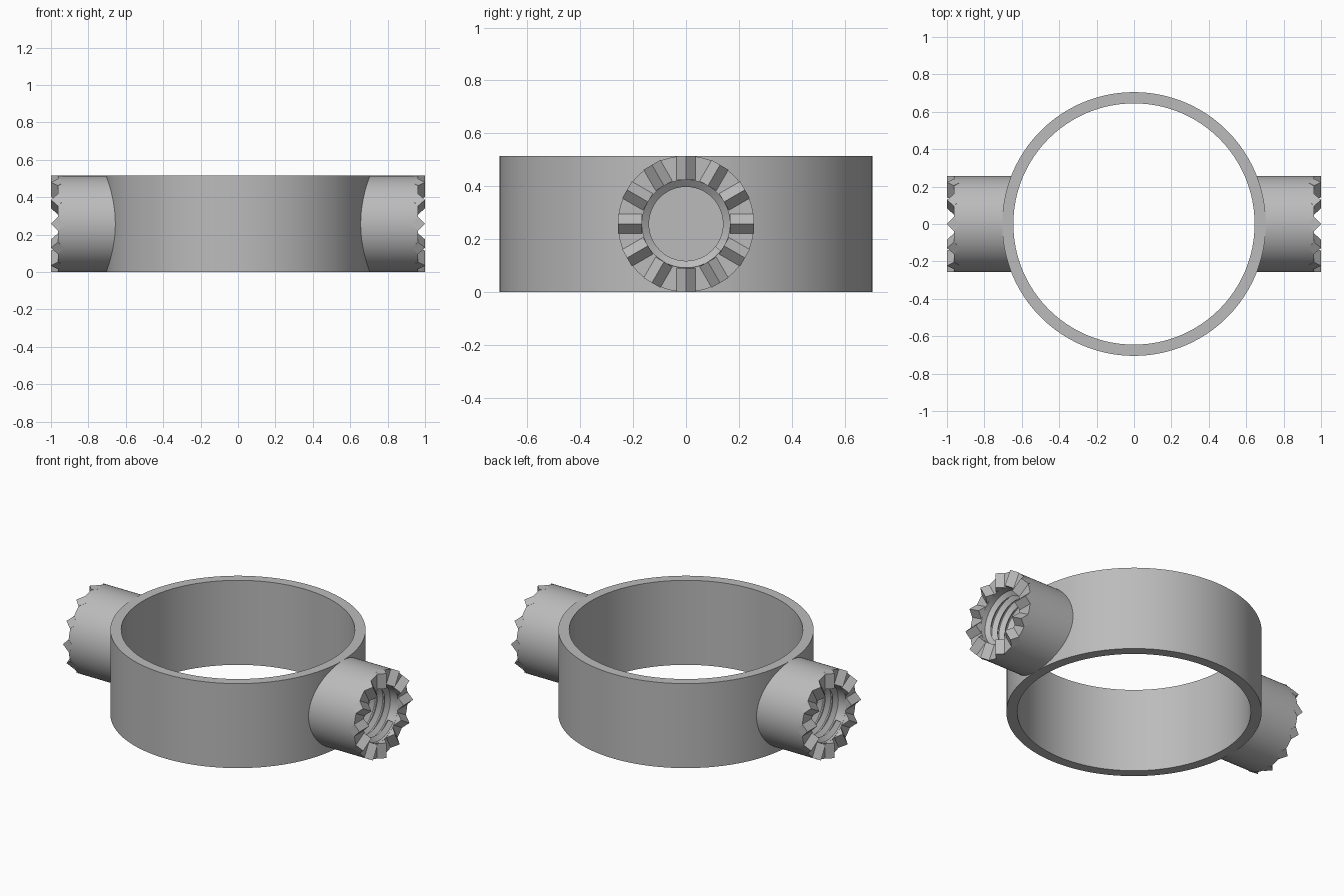
import bpy, bmesh, math
from math import pi, sin, cos, radians
from mathutils import Matrix, Vector

if "Cube" in bpy.data.objects:
    bpy.data.objects.remove(bpy.data.objects["Cube"], do_unlink=True)

RING_OUT, RING_IN, HEIGHT = 0.705, 0.645, 0.515
R = HEIGHT / 2          # boss radius and axis height
BORE, CREST = 0.166, 0.14
FACE = 0.9635           # flat end of the boss
TOOTH = 1 - FACE        # half diagonal of a tooth bar

grey = bpy.data.materials.new("plain grey")
grey.use_nodes = True
colour = (0.5, 0.5, 0.5, 1)
grey.diffuse_color = colour
grey.node_tree.nodes["Principled BSDF"].inputs["Base Color"].default_value = colour


def finish(bm, name, smooth=True):
    bmesh.ops.remove_doubles(bm, verts=bm.verts, dist=1e-5)
    bmesh.ops.recalc_face_normals(bm, faces=bm.faces)
    mesh = bpy.data.meshes.new(name)
    bm.to_mesh(mesh)
    bm.free()
    mesh.materials.append(grey)
    obj = bpy.data.objects.new(name, mesh)
    bpy.context.collection.objects.link(obj)
    if smooth:
        bpy.ops.object.select_all(action="DESELECT")
        obj.select_set(True)
        bpy.context.view_layer.objects.active = obj
        bpy.ops.object.shade_smooth_by_angle(angle=radians(30))
    return obj


def lathe(name, profile, axis, steps, closed=False):
    """Spin a profile of points around an axis through the origin."""
    bm = bmesh.new()
    verts = [bm.verts.new(p) for p in profile]
    edges = [bm.edges.new(pair) for pair in zip(verts, verts[1:])]
    if closed:
        edges.append(bm.edges.new((verts[-1], verts[0])))
    bmesh.ops.spin(bm, geom=verts + edges, cent=(0, 0, 0), axis=axis,
                   angle=2 * pi, steps=steps, use_merge=True)
    return finish(bm, name)


def make_thread(name, pitch=0.05, start=0.715, end=0.925, steps=48):
    """Triangular helical ridge on the bore wall."""
    bm = bmesh.new()
    section = [(0, BORE + 0.004), (pitch / 2, CREST), (pitch * 0.96, BORE + 0.004)]
    total = int((end - pitch * 0.3 - start) / pitch * steps)
    rows = []
    for i in range(total + 1):
        a = 2 * pi * i / steps
        x = start + pitch * i / steps
        rows.append([bm.verts.new((x + dx, r * cos(a), r * sin(a))) for dx, r in section])
    for a, b in zip(rows, rows[1:]):
        for j in range(3):
            k = (j + 1) % 3
            bm.faces.new((a[j], a[k], b[k], b[j]))
    bm.faces.new(rows[0])
    bm.faces.new(rows[-1])
    return finish(bm, name)


def make_teeth(name, count=12):
    """Radial square bars set on edge, half sunk into the boss face."""
    bm = bmesh.new()
    side = TOOTH * math.sqrt(2)
    for i in range(count):
        place = (Matrix.Rotation(2 * pi * i / count, 4, "X")
                 @ Matrix.Translation((FACE, (R + BORE) / 2, 0))
                 @ Matrix.Rotation(pi / 4, 4, "Y")
                 @ Matrix.Diagonal((side, R - BORE, side, 1)))
        bmesh.ops.create_cube(bm, size=1, matrix=place)
    return finish(bm, name, smooth=False)


# Main band
lathe("ring_band", [(RING_IN, 0, 0), (RING_OUT, 0, 0),
                    (RING_OUT, 0, HEIGHT), (RING_IN, 0, HEIGHT)],
      (0, 0, 1), 128, closed=True)

# Threaded, toothed bosses on both sides
for side, turn in (("left", 0), ("right", pi)):
    parts = [
        lathe(side + "_boss", [(0.65, 0, 0), (0.65, R, 0), (FACE, R, 0),
                               (FACE, BORE, 0), (0.71, BORE, 0), (0.71, 0, 0)],
              (1, 0, 0), 96),
        make_thread(side + "_thread"),
        make_teeth(side + "_teeth"),
    ]
    for part in parts:
        part.matrix_world = Matrix.Translation((0, 0, R)) @ Matrix.Rotation(turn, 4, "Z")
